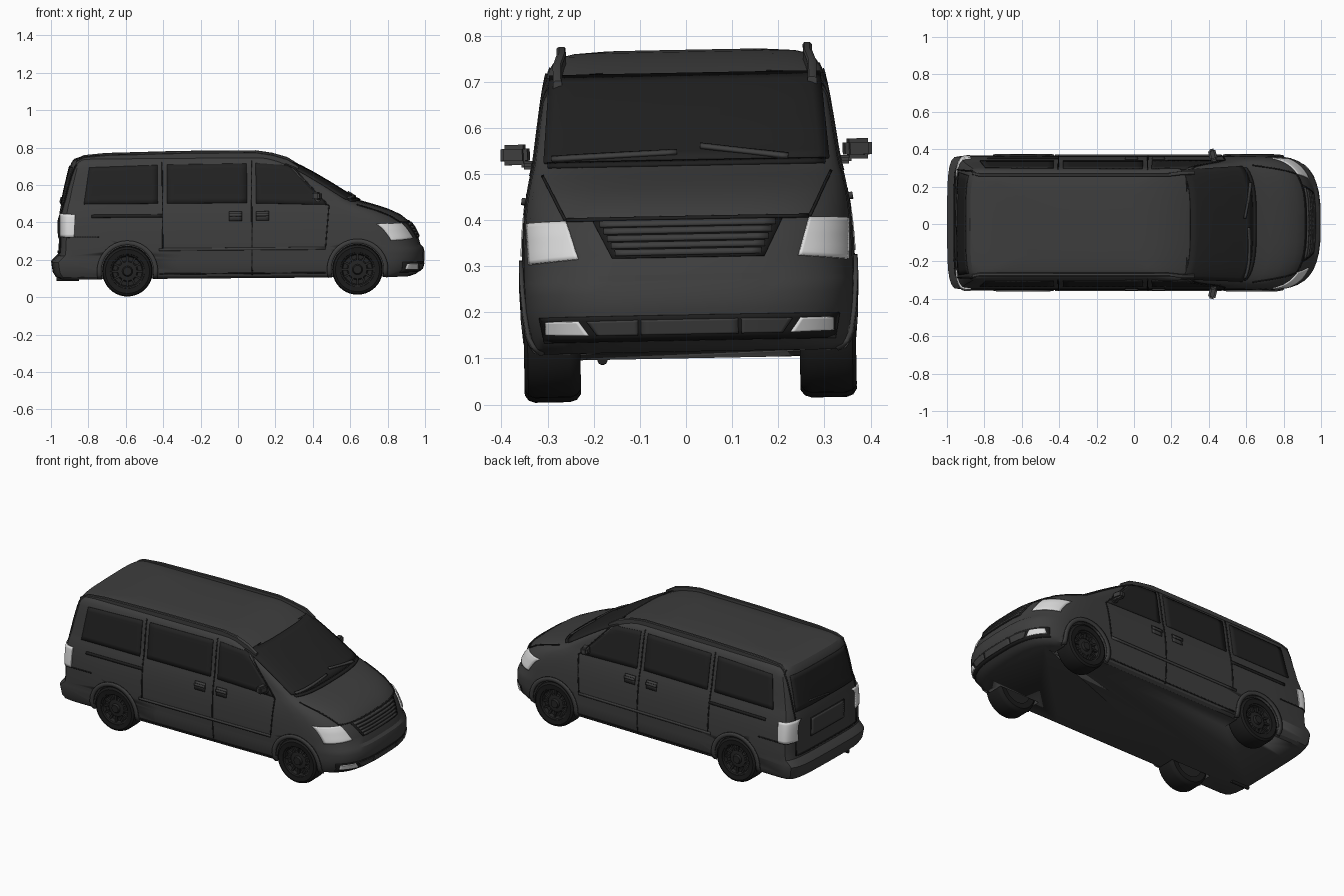
import bpy, bmesh, math
from mathutils import Matrix, Vector

if "Cube" in bpy.data.objects:
    bpy.data.objects.remove(bpy.data.objects["Cube"])

def material(name, r, g, b):
    m = bpy.data.materials.new(name)
    m.diffuse_color = (r, g, b, 1)
    m.use_nodes = True
    m.node_tree.nodes["Principled BSDF"].inputs["Base Color"].default_value = m.diffuse_color
    return m

GREY = material("body grey", .048, .048, .048)
GLASS = material("dark glass", .016, .016, .016)
BLACK = material("seam black", .013, .013, .013)
TYRE = material("tyre black", .011, .011, .011)
RIM = material("rim dark", .017, .017, .017)
LAMP = material("lamp white", .72, .72, .72)

# the whole van leans very slightly
LEAN = (Matrix.Translation((0, .011, 0)) @ Matrix.Rotation(math.radians(-.45), 4, 'Y')
        @ Matrix.Rotation(math.radians(1.1), 4, 'X'))

def finish(name, bm, mat, angle=35):
    me = bpy.data.meshes.new(name)
    bm.to_mesh(me)
    bm.free()
    me.materials.append(mat)
    me.shade_smooth()
    me.set_sharp_from_angle(angle=math.radians(angle))
    ob = bpy.data.objects.new(name, me)
    bpy.context.collection.objects.link(ob)
    ob.matrix_world = LEAN
    return ob

# body outline by height: z, rear x, front x, half width, front corner depth
ROWS = [(.108, -.95, .92, .325, .26), (.120, -.975, .955, .342, .28), (.145, -.99, .985, .352, .30),
        (.20, -.998, 1.0, .357, .30), (.215, -.985, 1.0, .357, .30), (.235, -.962, 1.0, .358, .30),
        (.262, -.958, .992, .359, .30), (.275, -.957, .978, .359, .30), (.32, -.955, .965, .358, .30),
        (.365, -.955, .943, .356, .30), (.40, -.955, .918, .353, .30), (.435, -.954, .875, .349, .28),
        (.465, -.95, .81, .344, .25), (.49, -.945, .735, .339, .21), (.512, -.94, .66, .333, .15),
        (.53, -.935, .62, .329, .12), (.60, -.92, .51, .319, .11), (.66, -.905, .41, .310, .10),
        (.70, -.895, .335, .303, .09), (.727, -.885, .27, .296, .09), (.745, -.87, .215, .284, .09),
        (.757, -.83, .165, .268, .09), (.764, -.75, .12, .24, .09), (.769, -.6, .05, .17, .09)]
RD, FN, RN = .08, 3, 4

def prof(z):
    z = min(max(z, ROWS[0][0]), ROWS[-1][0])
    for a, b in zip(ROWS, ROWS[1:]):
        if z <= b[0]:
            k = (z - a[0]) / (b[0] - a[0])
            return [p + (q - p) * k for p, q in zip(a, b)][1:]

def arc(t, n):
    return max(0, 1 - min(1, abs(t)) ** n) ** (1 / n)

def surf(face, u, z):
    r, f, w, d = prof(z)
    if face == 'front':
        return Vector((f - d + d * arc(u / w, FN), u, z))
    if face == 'rear':
        return Vector((r + RD - RD * arc(u / w, RN), u, z))
    y = w
    if u > f - d:
        y = w * arc((u - f + d) / d, FN)
    elif u < r + RD:
        y = w * arc((r + RD - u) / RD, RN)
    return Vector((u, y, z))

def drape(name, shape, face, mat, off=.005, s=1, n=(12, 8)):
    """Thin plate laid on the body: shape is four (u, z) corners or a function of (a, b)."""
    def quad(a, b):
        p, q, r, t = shape
        return [(p[i] * (1 - a) + q[i] * a) * (1 - b) + (t[i] * (1 - a) + r[i] * a) * b for i in (0, 1)]
    fn = shape if callable(shape) else quad
    bm = bmesh.new()
    grid = []
    for j in range(n[1] + 1):
        row = []
        for i in range(n[0] + 1):
            co = surf(face, *fn(i / n[0], j / n[1]))
            co.y *= s
            row.append(bm.verts.new(co))
        grid.append(row)
    for j in range(n[1]):
        for i in range(n[0]):
            bm.faces.new((grid[j][i], grid[j][i + 1], grid[j + 1][i + 1], grid[j + 1][i]))
    out = {'front': Vector((1, 0, .2)), 'rear': Vector((-1, 0, 0)), 'side': Vector((0, s, 0))}[face]
    bm.normal_update()
    if sum(f.normal.dot(out) for f in bm.faces) < 0:
        bmesh.ops.reverse_faces(bm, faces=bm.faces[:])
        bm.normal_update()
    for v, m in [(v, v.normal.copy()) for v in bm.verts]:
        v.co += m * off
    ob = finish(name, bm, mat)
    mod = ob.modifiers.new("thickness", 'SOLIDIFY')
    mod.thickness, mod.offset = min(off + .003, .009), -1
    return ob

def strip(name, p, q, width, face, mat, off=.004, s=1, n=14):
    d = Vector((q[0] - p[0], q[1] - p[1])).normalized() * width / 2
    k = (-d.y, d.x)
    c = [(a[0] + k[0] * m, a[1] + k[1] * m) for a, m in ((p, -1), (q, -1), (q, 1), (p, 1))]
    return drape(name, c, face, mat, off, s, (n, 1))

def box(name, loc, size, mat, bevel=.006, rot=0):
    bm = bmesh.new()
    bmesh.ops.create_cube(bm, size=1, matrix=Matrix.Translation(loc) @ Matrix.Rotation(rot, 4, 'Z')
                          @ Matrix.Diagonal((*size, 1)))
    bmesh.ops.bevel(bm, geom=bm.edges[:], offset=bevel, segments=2, affect='EDGES')
    return finish(name, bm, mat)

def lathe(bm, x, z, profile, s, steps=40):
    """Spin (radius, y) points about a wheel axle."""
    vs = [bm.verts.new((x + r, s * y, z)) for r, y in profile]
    es = [bm.edges.new(e) for e in zip(vs, vs[1:])]
    bmesh.ops.spin(bm, geom=vs + es, cent=(x, 0, z), axis=(0, 1, 0), angle=math.tau, steps=steps, use_merge=True)
    bmesh.ops.remove_doubles(bm, verts=bm.verts[:], dist=.0001)
    bmesh.ops.recalc_face_normals(bm, faces=bm.faces[:])

# body shell: stacked horizontal rings
bm = bmesh.new()
rings = []
for z, r, f, w, d in ROWS:
    half = [(f - d + d * math.cos(a) ** (2 / FN), w * math.sin(a) ** (2 / FN))
            for a in [i * math.pi / 20 for i in range(10)]]
    half += [(f - d + (r + RD - f + d) * i / 8, w) for i in range(9)]
    half += [(r + RD - RD * math.sin(a) ** (2 / RN), w * math.cos(a) ** (2 / RN))
             for a in [i * math.pi / 12 for i in range(1, 6)]] + [(r, 0)]
    pts = half + [(x, -y) for x, y in half[-2:0:-1]]
    rings.append([bm.verts.new((x, y, z)) for x, y in pts])
for a, b in zip(rings, rings[1:]):
    for i in range(len(a)):
        k = (i + 1) % len(a)
        bm.faces.new((a[i], a[k], b[k], b[i]))
bm.faces.new(rings[0])
bm.faces.new(rings[-1])
bmesh.ops.recalc_face_normals(bm, faces=bm.faces[:])
body = finish("van_body", bm, GREY, 30)

# wheels, wheel wells and arch flares
TYRE_P = [(.085, .24), (.118, .238), (.130, .247), (.135, .262), (.135, .338), (.130, .352), (.118, .36), (.092, .357), (.088, .345)]
RIM_P = [(.0, .352), (.022, .352), (.028, .340), (.05, .338), (.056, .330), (.078, .330), (.084, .350), (.091, .354), (.091, .30)]
for end, wx in (("front", .64), ("rear", -.59)):
    for s in (-1, 1):
        tag = end + ("_left" if s > 0 else "_right")
        bm = bmesh.new()
        lathe(bm, wx, .15, TYRE_P, s)
        finish(tag + "_tyre", bm, TYRE)
        bm = bmesh.new()
        lathe(bm, wx, .15, RIM_P, s)
        lathe(bm, wx, .15, [(0, .25), (.09, .25)], s)
        for i in range(12):
            m = (Matrix.Translation((wx, s * .334, .15)) @ Matrix.Rotation(i * math.tau / 12, 4, 'Y')
                 @ Matrix.Translation((.066, 0, 0)) @ Matrix.Diagonal((.034, .018, .012, 1)))
            bmesh.ops.create_cube(bm, size=1, matrix=m)
        finish(tag + "_rim", bm, RIM)
        bm = bmesh.new()
        bmesh.ops.create_cone(bm, cap_ends=True, segments=48, radius1=.143, radius2=.143, depth=.25,
                              matrix=Matrix.Translation((wx, s * .35, .151)) @ Matrix.Rotation(math.pi / 2, 4, 'X'))
        cut = finish(tag + "_well_cutter", bm, GREY)
        cut.hide_render = True
        cut.hide_set(True)
        mod = body.modifiers.new(tag + "_well", 'BOOLEAN')
        mod.operation, mod.object, mod.solver = 'DIFFERENCE', cut, 'EXACT'
        def flare(a, b, wx=wx):
            ang, r = math.radians(-14 + 208 * a), .139 + .024 * b
            return wx + r * math.cos(ang), .151 + r * math.sin(ang)
        drape(tag + "_arch", flare, 'side', GREY, .009, s, (32, 2))

# parts repeated on both sides
for s in (-1, 1):
    t = "left_" if s > 0 else "right_"
    drape(t + "rear_window", [(-.82, .51), (-.425, .51), (-.425, .715), (-.79, .705)], 'side', GLASS, s=s)
    drape(t + "middle_window", [(-.375, .51), (.052, .51), (.052, .72), (-.375, .717)], 'side', GLASS, s=s)
    drape(t + "front_window", [(.10, .508), (.48, .497), (.275, .708), (.10, .722)], 'side', GLASS, s=s)
    for nm, p, q in (("door_seam", (.077, .125), (.077, .735)), ("slider_seam", (-.40, .26), (-.40, .73)),
                     ("fender_seam", (.49, .49), (.47, .27)), ("pillar_seam", (.49, .49), (.285, .715)),
                     ("sill_seam", (-.42, .135), (.47, .135)), ("rear_bumper_seam", (-.93, .335), (-.74, .335))):
        strip(t + nm, p, q, .006, 'side', BLACK, .003, s)
    strip(t + "slide_rail", (-.78, .445), (-.40, .445), .016, 'side', BLACK, .005, s)
    strip(t + "side_moulding", (-.42, .265), (.47, .265), .014, 'side', GREY, .006, s)
    for hx in (-.01, .135):
        strip(t + "handle_recess", (hx - .035, .44), (hx + .035, .44), .05, 'side', BLACK, .002, s, 4)
        strip(t + "handle_pan", (hx - .032, .44), (hx + .032, .44), .044, 'side', GREY, .004, s, 4)
        strip(t + "door_handle", (hx - .035, .445), (hx + .035, .445), .014, 'side', GREY, .012, s, 4)
    drape(t + "tail_lamp", [(-.947, .335), (-.875, .335), (-.868, .455), (-.945, .46)], 'side', LAMP, .006, s, (20, 8))
    drape(t + "headlamp", [(.238, .312), (.343, .303), (.346, .392), (.262, .393)], 'front', LAMP, .006, s, (16, 10))
    strip(t + "hood_seam", (.265, .398), (.312, .495), .006, 'front', BLACK, .004, s)
    box(t + "mirror", (.425, s * .371, .545), (.04, .06, .044), GREY, .009, s * .25)
    box(t + "mirror_arm", (.43, s * .335, .522), (.03, .045, .018), GREY, .005)
    # roof rail follows the roof line
    bm = bmesh.new()
    prev = None
    for x, z in ((-.86, .735), (-.82, .757), (-.7, .768), (-.3, .776), (.1, .776), (.19, .762), (.27, .738), (.33, .70)):
        y = .266 if z > .75 else .275
        cur = [bm.verts.new((x, s * (y + dy), z + dz)) for dy, dz in ((-.009, 0), (-.006, .004), (.006, .004), (.011, 0), (.011, -.03), (-.009, -.03))]
        if prev:
            for i in range(6):
                bm.faces.new((prev[i], prev[(i + 1) % 6], cur[(i + 1) % 6], cur[i]))
        else:
            bm.faces.new(cur)
        prev = cur
    bm.faces.new(prev)
    bmesh.ops.recalc_face_normals(bm, faces=bm.faces[:])
    finish(t + "roof_rail", bm, GREY)
    # lower front intake and fog lamp
    drape(t + "bumper_panel", [(.112, .146), (.20, .146), (.222, .177), (.112, .178)], 'front', GREY, .005, s)
    drape(t + "fog_lamp", [(.218, .147), (.308, .150), (.308, .178), (.240, .178)], 'front', LAMP, .007, s)

# windscreen and wipers
drape("windscreen", [(-.308, .523), (.308, .523), (.292, .712), (-.292, .712)], 'front', GLASS, .006, n=(28, 12))
strip("wiper_a", (-.29, .525), (-.02, .535), .007, 'front', GREY, .014)
strip("wiper_b", (.03, .548), (.22, .522), .007, 'front', GREY, .014)
strip("cowl", (-.30, .517), (.30, .517), .008, 'front', BLACK, .006, n=24)

# grille with slats, hood edge and front bumper
drape("grille", [(-.165, .312), (.165, .312), (.205, .392), (-.205, .392)], 'front', BLACK, .004, n=(16, 8))
for i in range(5):
    z = .322 + i * .0155
    h = .158 + i * .0078
    strip("grille_slat", (-h, z), (h, z), .0115, 'front', GREY, .009)
strip("hood_edge", (-.262, .397), (.262, .397), .006, 'front', BLACK, .004, n=20)
drape("bumper_recess", [(-.315, .133), (.315, .133), (.325, .187), (-.325, .187)], 'front', BLACK, .002, n=(28, 6))
drape("bumper_centre", [(-.105, .146), (.105, .146), (.105, .178), (-.105, .178)], 'front', GREY, .005)

# tailgate
drape("rear_screen", [(-.275, .505), (.275, .505), (.262, .705), (-.262, .705)], 'rear', GLASS, .005, n=(20, 8))
drape("plate_border", [(-.16, .325), (.16, .325), (.16, .435), (-.16, .435)], 'rear', BLACK, .003)
drape("plate_panel", [(-.154, .331), (.154, .331), (.154, .429), (-.154, .429)], 'rear', GREY, .006)
strip("tailgate_seam", (-.28, .25), (.28, .25), .006, 'rear', BLACK, .004)
for s in (-1, 1):
    strip("tailgate_side_seam", (s * .29, .25), (s * .285, .72), .006, 'rear', BLACK, .004)
strip("rear_wiper", (-.02, .515), (.16, .535), .008, 'rear', GREY, .012)

# exhaust pipe
bm = bmesh.new()
bmesh.ops.create_cone(bm, cap_ends=True, segments=16, radius1=.011, radius2=.011, depth=.12,
                      matrix=Matrix.Translation((-.91, -.19, .108)) @ Matrix.Rotation(math.pi / 2, 4, 'Y'))
finish("exhaust_pipe", bm, BLACK)
